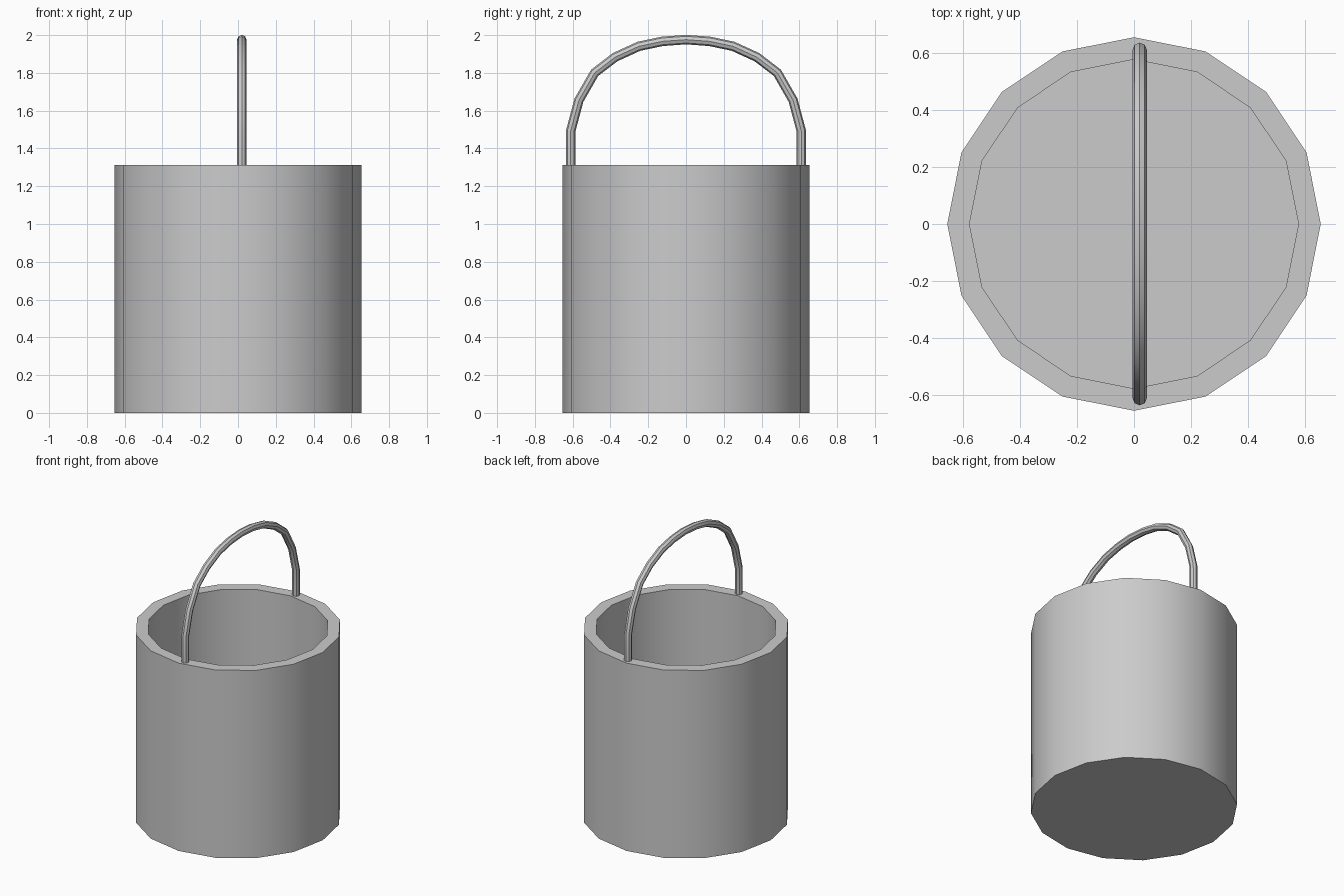
import bpy, bmesh
from math import cos, sin, tau

if "Cube" in bpy.data.objects:
    bpy.data.objects.remove(bpy.data.objects["Cube"])

SIDES = 16


def smooth(obj):
    bpy.ops.object.select_all(action='DESELECT')
    obj.select_set(True)
    bpy.context.view_layer.objects.active = obj
    bpy.ops.object.shade_smooth_by_angle()


def add_object(name, bm):
    bmesh.ops.recalc_face_normals(bm, faces=bm.faces)
    mesh = bpy.data.meshes.new(name)
    bm.to_mesh(mesh)
    bm.free()
    obj = bpy.data.objects.new(name, mesh)
    bpy.context.collection.objects.link(obj)
    smooth(obj)
    return obj


def ring(bm, points):
    return [bm.verts.new(p) for p in points]


def bridge(bm, a, b):
    for i in range(len(a)):
        j = (i + 1) % len(a)
        bm.faces.new((a[i], a[j], b[j], b[i]))


# Bucket: outer wall, flat rim, inner wall and floor from one profile
bm = bmesh.new()
profile = [(0.655, 0), (0.655, 1.312), (0.577, 1.312), (0.577, 0.08)]
angles = [tau * i / SIDES for i in range(SIDES)]
rings = [ring(bm, [(r * cos(a), r * sin(a), z) for a in angles]) for r, z in profile]
for lower, upper in zip(rings, rings[1:]):
    bridge(bm, lower, upper)
bm.faces.new(rings[0])
bm.faces.new(rings[-1])
add_object("bucket", bm)

# Handle: eight-sided rod swept along a mirrored arch standing on the rim
half = [(0.611, 1.31), (0.611, 1.49), (0.567, 1.655), (0.484, 1.80),
        (0.376, 1.883), (0.249, 1.941), (0.125, 1.967)]
path = half + [(0, 1.976)] + [(-y, z) for y, z in reversed(half)]
curve = bpy.data.curves.new("handle", 'CURVE')
curve.dimensions = '3D'
curve.bevel_depth = 0.025
curve.bevel_resolution = 2
curve.use_fill_caps = True
spline = curve.splines.new('POLY')
spline.points.add(len(path) - 1)
for point, (y, z) in zip(spline.points, path):
    point.co = (0.02, y, z, 1)
handle = bpy.data.objects.new("handle", curve)
bpy.context.collection.objects.link(handle)
bpy.ops.object.select_all(action='DESELECT')
handle.select_set(True)
bpy.context.view_layer.objects.active = handle
bpy.ops.object.convert(target='MESH')
smooth(bpy.context.view_layer.objects.active)
